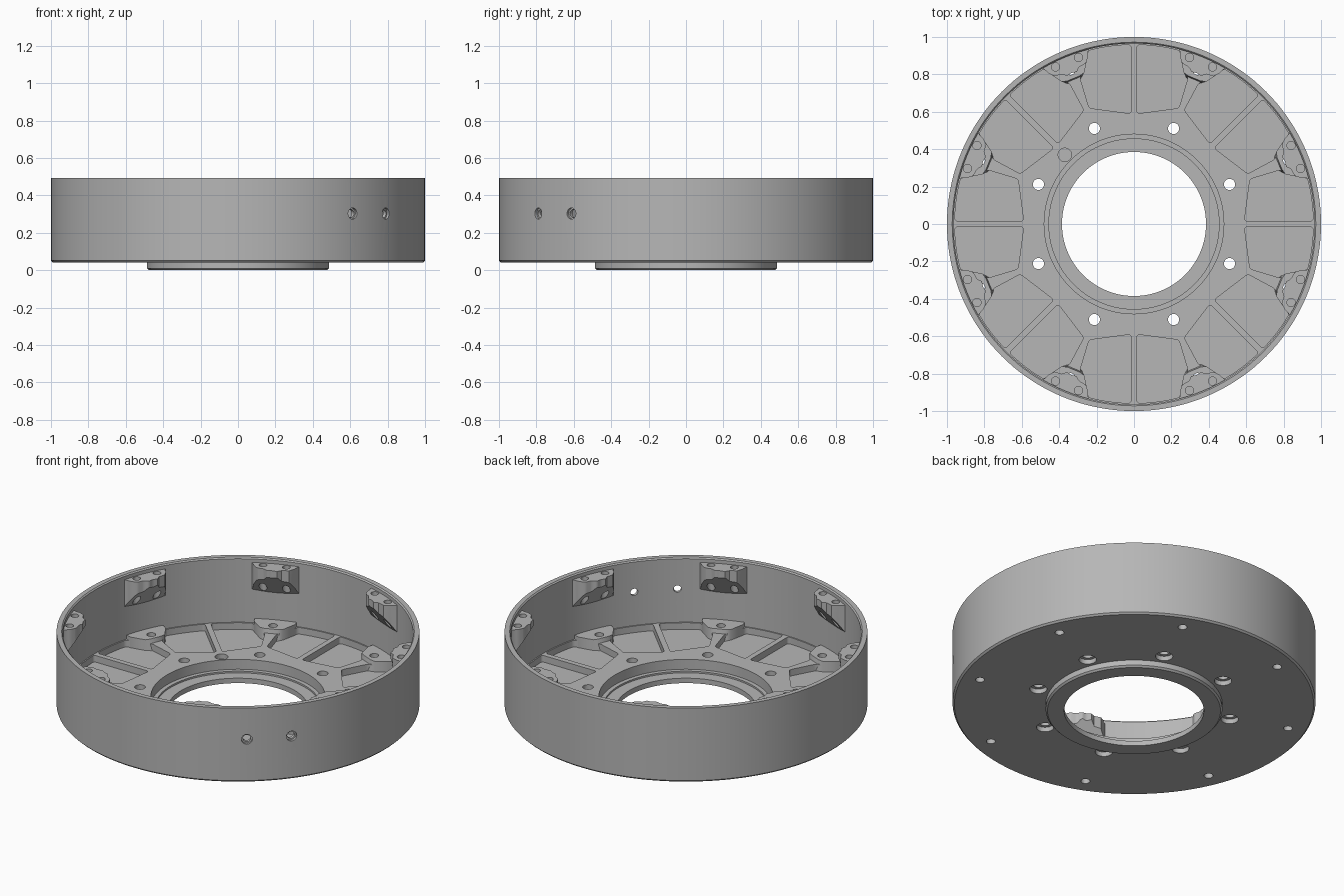
import bpy, bmesh, math
from mathutils import Matrix, Vector

cube = bpy.data.objects.get("Cube")
if cube:
    bpy.data.objects.remove(cube)

metal = bpy.data.materials.new("grey_metal")
metal.use_nodes = True
GREY = (0.47, 0.47, 0.47, 1)
metal.diffuse_color = GREY
metal.node_tree.nodes["Principled BSDF"].inputs["Base Color"].default_value = GREY


def spin(degrees):
    return Matrix.Rotation(math.radians(degrees), 4, "Z")


def make_object(name, bm):
    bmesh.ops.recalc_face_normals(bm, faces=bm.faces[:])
    mesh = bpy.data.meshes.new(name)
    bm.to_mesh(mesh)
    bm.free()
    mesh.materials.append(metal)
    obj = bpy.data.objects.new(name, mesh)
    bpy.context.collection.objects.link(obj)
    return obj


def lathe(name, profile, steps=144):
    bm = bmesh.new()
    verts = [bm.verts.new((r, 0, z)) for r, z in profile]
    edges = [bm.edges.new((verts[i - 1], v)) for i, v in enumerate(verts)]
    bmesh.ops.spin(bm, geom=verts + edges, axis=(0, 0, 1), cent=(0, 0, 0),
                   angle=math.tau, steps=steps, use_merge=True)
    bmesh.ops.remove_doubles(bm, verts=bm.verts[:], dist=1e-5)
    return make_object(name, bm)


def add_prism(bm, outline, z0, z1, rounded, radius, matrix):
    """Extrude an outline upwards after rounding its first corners."""
    part = bmesh.new()
    verts = [part.verts.new((x, y, z0)) for x, y in outline]
    part.faces.new(verts)
    bmesh.ops.bevel(part, geom=verts[:rounded], offset=radius, segments=5,
                    profile=0.5, affect="VERTICES", clamp_overlap=True)
    top = bmesh.ops.extrude_face_region(part, geom=part.faces[:])["geom"]
    bmesh.ops.translate(part, vec=(0, 0, z1 - z0),
                        verts=[g for g in top if isinstance(g, bmesh.types.BMVert)])
    bmesh.ops.recalc_face_normals(part, faces=part.faces[:])
    part.transform(matrix)
    temp = bpy.data.meshes.new("temp")
    part.to_mesh(temp)
    part.free()
    bm.from_mesh(temp)
    bpy.data.meshes.remove(temp)


def add_drill(bm, matrix, radius, z0, z1):
    bmesh.ops.create_cone(bm, cap_ends=True, segments=24, radius1=radius, radius2=radius,
                          depth=z1 - z0,
                          matrix=matrix @ Matrix.Translation((0, 0, (z0 + z1) / 2)))


def cut(target, bm):
    cutter = make_object("cutter", bm)
    cutter.hide_render = True
    mod = target.modifiers.new("cut", "BOOLEAN")
    mod.operation = "DIFFERENCE"
    mod.solver = "EXACT"
    mod.object = cutter
    bpy.context.view_layer.objects.active = target
    bpy.ops.object.modifier_apply(modifier=mod.name)
    mesh = cutter.data
    bpy.data.objects.remove(cutter)
    bpy.data.meshes.remove(mesh)


def at(degrees, radius, offset=0):
    return spin(degrees) @ Matrix.Translation((radius, offset, 0))


mount_angles = [22.5 + 45 * k for k in range(8)]

# Housing: bottom spigot, floor, outer wall and stepped bore
housing = lathe("housing", [
    (0.385, 0), (0.477, 0), (0.487, 0.01), (0.487, 0.042), (0.99, 0.042), (1, 0.052),
    (1, 0.493), (0.972, 0.493), (0.965, 0.486), (0.965, 0.10), (0.48, 0.10),
    (0.48, 0.04), (0.455, 0.04), (0.455, 0.03), (0.385, 0.03)])

# Floor pockets: a mirrored pair beside each thin rib
side = [(0.59, 0.016), (0.62, 0.24), (0.78, 0.288), (0.84, 0.26), (0.925, 0.245)]
arc = [(0.958 * math.cos(math.radians(a)), 0.958 * math.sin(math.radians(a)))
       for a in range(14, 1, -2)]
pocket = [(0.956, 0.016)] + side + arc
pockets = bmesh.new()
for k in range(8):
    for flip in (1, -1):
        add_prism(pockets, [(x, y * flip) for x, y in pocket], 0.06, 0.2,
                  6, 0.035, spin(45 * k))
cut(housing, pockets)

# Screw holes with counterbores below, foot holes and one blind dowel hole
holes = bmesh.new()
for a in mount_angles:
    add_drill(holes, at(a, 0.553), 0.03, -0.1, 0.2)
    add_drill(holes, at(a, 0.89), 0.025, -0.1, 0.2)
add_drill(holes, at(135, 0.523), 0.036, 0.07, 0.2)
cut(housing, holes)
bores = bmesh.new()
for a in mount_angles:
    add_drill(bores, at(a, 0.553), 0.048, -0.1, 0.07)
cut(housing, bores)

# Pair of countersunk cable holes through the wall
for radius, inner in ((0.021, 0.9), (0.03, 0.985)):
    drills = bmesh.new()
    for a in (-52.2, -37.8):
        sideways = (spin(a) @ Matrix.Translation((0, 0, 0.303))
                    @ Matrix.Rotation(math.pi / 2, 4, "Y"))
        add_drill(drills, sideways, radius, inner, 1.1)
    cut(housing, drills)

# Foot bosses on the floor with a steep inner face
foot_half = [(0.825, 0.035), (0.85, 0.065), (0.925, 0.115), (0.975, 0.12)]
foot = foot_half + [(x, -y) for x, y in reversed(foot_half)]
feet = bmesh.new()
for a in mount_angles:
    add_prism(feet, foot, 0.05, 0.125, 0, 0, spin(a))
for v in feet.verts:
    r = v.co.xy.length
    if v.co.z > 0.1 and r < 0.84:
        v.co.xy *= (r + 0.018) / r
foot_bosses = make_object("foot_bosses", feet)
drills = bmesh.new()
for a in mount_angles:
    add_drill(drills, at(a, 0.89), 0.025, 0, 0.2)
cut(foot_bosses, drills)

# Lobed upper mounts whose undersides slope down to the wall
lobe_half = [(0.875, 0.0), (0.868, 0.028), (0.888, 0.05), (0.892, 0.09),
             (0.92, 0.115), (0.945, 0.125), (0.975, 0.15)]
lobes = lobe_half + [(x, -y) for x, y in reversed(lobe_half[1:])]
mounts = bmesh.new()
for a in mount_angles:
    add_prism(mounts, lobes, 0.3, 0.465, 6, 0.01, spin(a))
    axis = Vector((math.cos(math.radians(a)), math.sin(math.radians(a)), 0))
    for v in mounts.verts:
        if abs(v.co.z - 0.3) < 1e-4 and v.co.dot(axis) > 0.8:
            v.co.z = 0.29 + (0.965 - v.co.dot(axis)) * 1.42
upper_mounts = make_object("upper_mounts", mounts)
drills = bmesh.new()
for a in mount_angles:
    for offset in (-0.066, 0.066):
        add_drill(drills, at(a, 0.936, offset), 0.022, 0.2, 0.6)
cut(upper_mounts, drills)

# Smooth the round surfaces, keep machined edges crisp
bpy.ops.object.select_all(action="DESELECT")
for obj in (housing, foot_bosses, upper_mounts):
    obj.select_set(True)
bpy.context.view_layer.objects.active = housing
bpy.ops.object.shade_smooth_by_angle(angle=math.radians(30))
